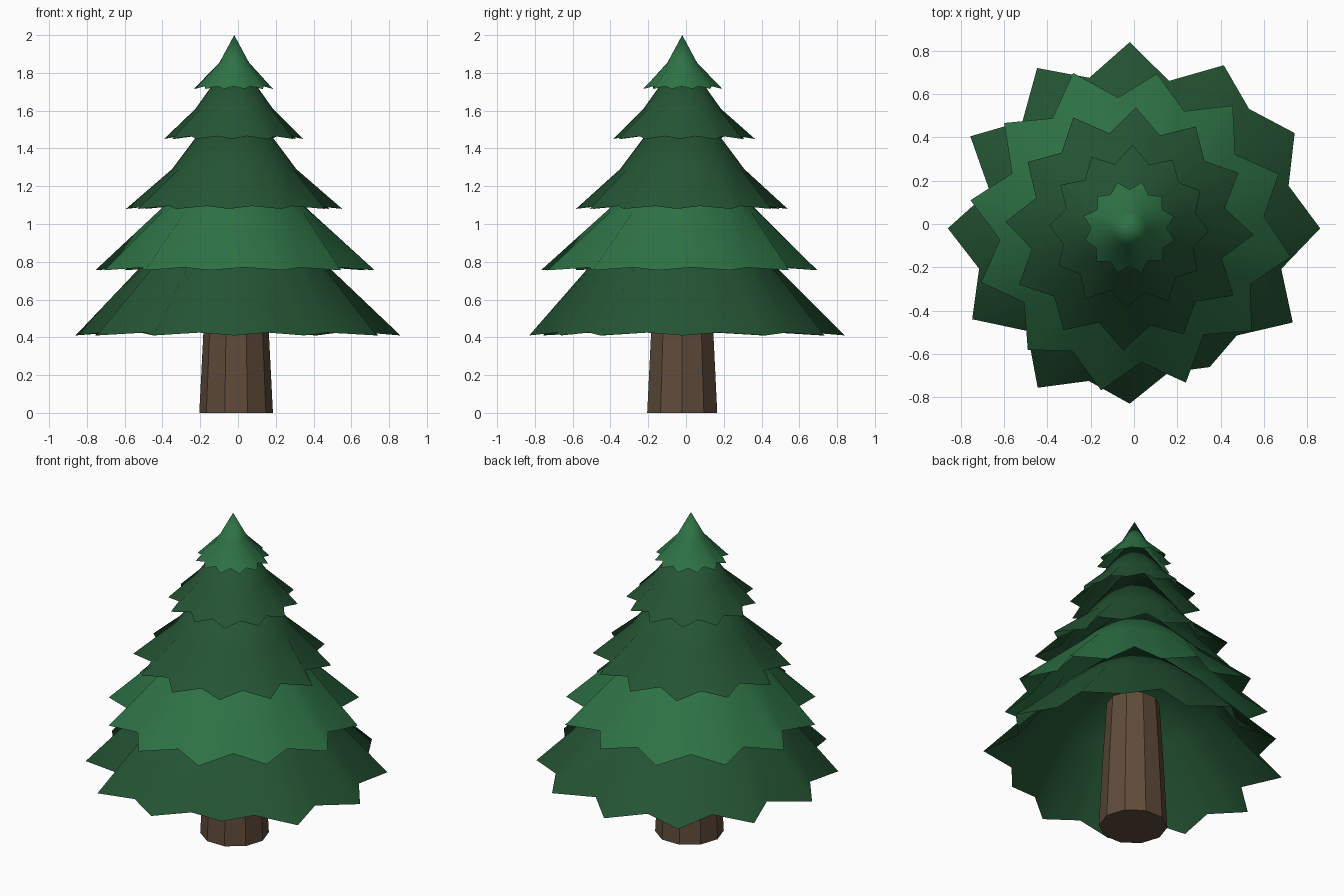
import bpy, bmesh, random
from math import sin, cos, radians

if "Cube" in bpy.data.objects:
    bpy.data.objects.remove(bpy.data.objects["Cube"])

random.seed(4)
CX, CY = -0.02, -0.02


def material(name, color):
    m = bpy.data.materials.new(name)
    m.diffuse_color = (*color, 1)
    m.use_nodes = True
    m.node_tree.nodes["Principled BSDF"].inputs["Base Color"].default_value = m.diffuse_color
    return m


DARK = material("dark_green", (0.018, 0.09, 0.034))
LIGHT = material("light_green", (0.027, 0.17, 0.06))
BARK = material("bark", (0.115, 0.07, 0.042))


def loft(name, rings, mat, apex=None, caps=False):
    """Join rings of points with quads, then close to an apex or with caps."""
    bm = bmesh.new()
    loops = [[bm.verts.new(p) for p in ring] for ring in rings]
    n = len(loops[0])
    for a, b in zip(loops, loops[1:]):
        for i in range(n):
            j = (i + 1) % n
            bm.faces.new((a[i], a[j], b[j], b[i]))
    if apex:
        tip = bm.verts.new(apex)
        for i in range(n):
            bm.faces.new((loops[-1][i], loops[-1][(i + 1) % n], tip))
    if caps:
        bm.faces.new(loops[0][::-1])
        bm.faces.new(loops[-1])
    me = bpy.data.meshes.new(name)
    bm.to_mesh(me)
    bm.free()
    me.materials.append(mat)
    ob = bpy.data.objects.new(name, me)
    bpy.context.collection.objects.link(ob)
    return ob


def ring(radii, z, start=0, cx=CX, cy=CY, lift=0):
    n = len(radii)
    return [(cx + r * cos(radians(start + 360 * i / n)),
             cy + r * sin(radians(start + 360 * i / n)),
             z + lift * (i % 2)) for i, r in enumerate(radii)]


# Ten-sided tapered trunk
loft("trunk", [ring([0.195] * 10, 0, cx=-0.01), ring([0.172] * 10, 0.45, cx=-0.01),
               ring([0.15] * 10, 0.8, cx=-0.01)], BARK, caps=True)

# Bottom rim: alternating branch tips and notches, anticlockwise from +x
BOTTOM = [0.88, 0.76, 0.88, 0.78, 0.87, 0.705, 0.86, 0.72, 0.855, 0.70, 0.85, 0.67,
          0.84, 0.72, 0.84, 0.67, 0.85, 0.73, 0.81, 0.69, 0.74, 0.70, 0.87, 0.725]


def star(tip, notch):
    return [(notch if i % 2 else tip) * random.uniform(0.97, 1.03) for i in range(24)]


# Flared star-edged skirts: name, rim radii, rim z, shoulder r, shoulder z, apex z, turn, colour
TIERS = [
    ("bottom_branches", BOTTOM, 0.41, 0.47, 0.80, 1.22, 0, DARK),
    ("lower_branches", star(0.745, 0.61), 0.755, 0.40, 1.07, 1.47, 20, LIGHT),
    ("middle_branches", star(0.56, 0.46), 1.08, 0.33, 1.29, 1.73, -3, DARK),
    ("upper_branches", star(0.375, 0.31), 1.45, 0.205, 1.61, 1.90, -2, DARK),
    ("top_branches", star(0.215, 0.175), 1.715, 0.078, 1.855, 2.0, 15, LIGHT),
]
for name, rim, z, r, rz, az, turn, mat in TIERS:
    ob = loft(name, [ring(rim, z, turn, lift=0.015), ring([r] * 24, rz, turn)],
              mat, apex=(CX, CY, az))
    ob.data.polygons.foreach_set("use_smooth", [True] * len(ob.data.polygons))
